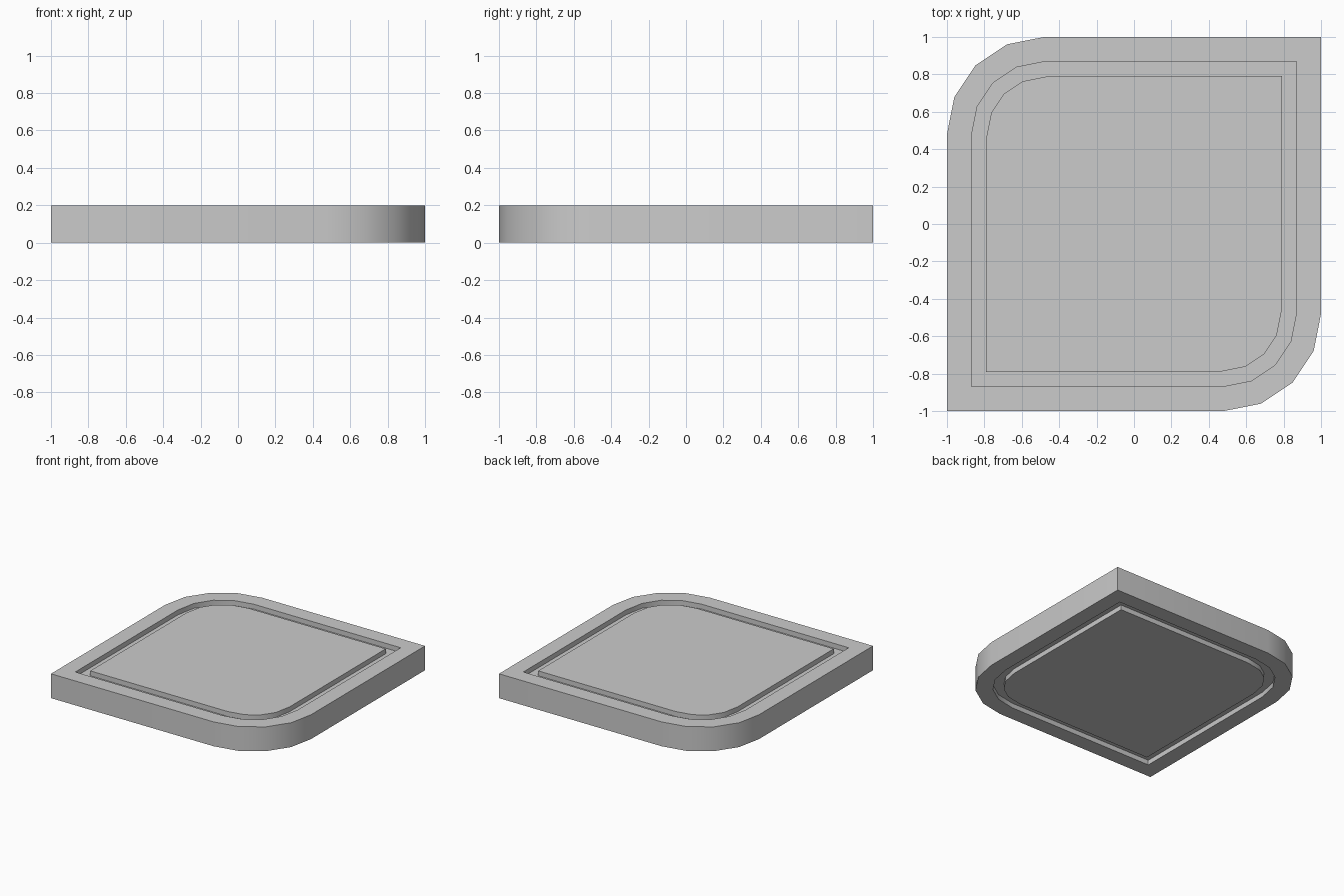
import bpy, bmesh, math
from mathutils import Vector

if "Cube" in bpy.data.objects:
    bpy.data.objects.remove(bpy.data.objects["Cube"])

HEIGHT, RADIUS, SEGMENTS = 0.2, 0.52, 4
FRAME, GROOVE, DEPTH = 0.13, 0.08, 0.04


def corner_arc(sx, sy):
    """Points of the rounded front-right corner; sx = sy = -1 gives the opposite one."""
    c = 1 - RADIUS
    pts = []
    for i in range(SEGMENTS + 1):
        a = -math.pi / 2 + i * math.pi / 2 / SEGMENTS
        pts.append((sx * (c + RADIUS * math.cos(a)), sy * (-c + RADIUS * math.sin(a))))
    return pts


# Tile outline: two sharp corners, two rounded ones
outline = [(-1, -1)] + corner_arc(1, 1) + [(1, 1)] + corner_arc(-1, -1)

bm = bmesh.new()
bottom = bm.faces.new([bm.verts.new((x, y, 0)) for x, y in outline])
ext = bmesh.ops.extrude_face_region(bm, geom=[bottom], use_keep_orig=True)
bmesh.ops.translate(bm, vec=Vector((0, 0, HEIGHT)),
                    verts=[g for g in ext["geom"] if isinstance(g, bmesh.types.BMVert)])
bmesh.ops.recalc_face_normals(bm, faces=bm.faces[:])
bm.normal_update()

# Groove in the top and the bottom: frame, wall down, floor, wall up
caps = [f for f in bm.faces if abs(f.normal.z) > 0.9]
for cap in caps:
    for thickness, depth in ((FRAME, 0), (0, -DEPTH), (GROOVE, 0), (0, DEPTH)):
        bmesh.ops.inset_region(bm, faces=[cap], thickness=thickness, depth=depth,
                               use_even_offset=True, use_boundary=True)
        bm.normal_update()

mesh = bpy.data.meshes.new("grooved_tile")
bm.to_mesh(mesh)
bm.free()
tile = bpy.data.objects.new("grooved_tile", mesh)
bpy.context.collection.objects.link(tile)

# Soft rounded corners, crisp rims
bpy.context.view_layer.objects.active = tile
tile.select_set(True)
bpy.ops.object.shade_smooth_by_angle(angle=math.radians(30))
